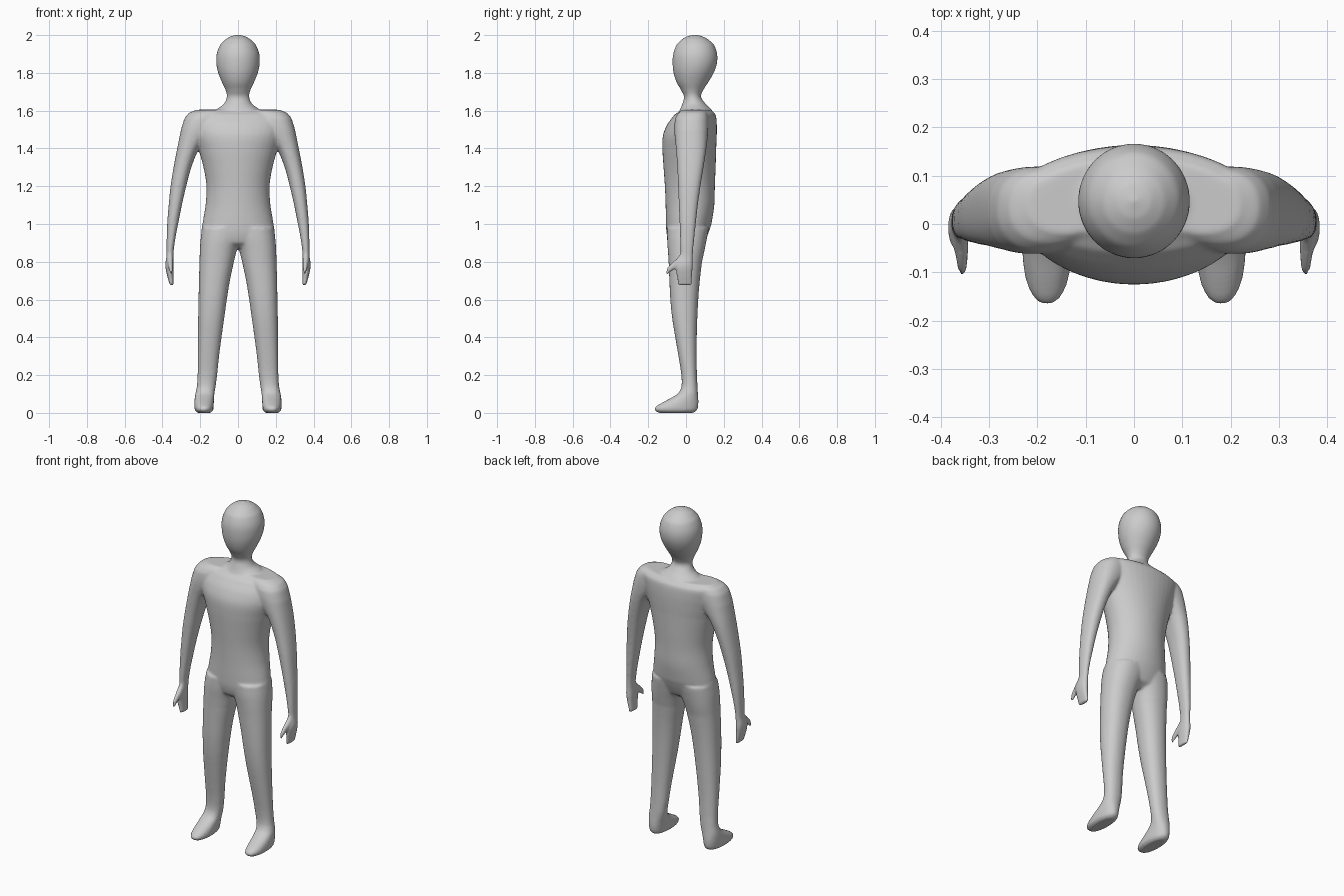
import bpy, bmesh, math

SEGMENTS = 40

skin = bpy.data.materials.new("plain grey")
skin.diffuse_color = (0.6, 0.6, 0.6, 1)


def spline(rows, steps=4):
    """Smoothly interpolate the cross-section rows."""
    out = []
    for i in range(len(rows) - 1):
        a, b, c, d = rows[max(i - 1, 0)], rows[i], rows[i + 1], rows[min(i + 2, len(rows) - 1)]
        for s in range(steps):
            t = s / steps
            out.append([b[k] + 0.5 * t * (c[k] - a[k] + t * (2 * a[k] - 5 * b[k] + 4 * c[k] - d[k]
                        + t * (3 * (b[k] - c[k]) + d[k] - a[k]))) for k in range(5)])
        # keep heights evenly spaced inside each span
        for s in range(steps):
            out[-steps + s][0] = b[0] + (c[0] - b[0]) * s / steps
    return out + [list(rows[-1])]


def loft(bm, rows, power=2.0, mirrored=False):
    """Skin horizontal slices given as (z, x min, x max, y front, y back)."""
    for side in ((1, -1) if mirrored else (1,)):
        rings = []
        for z, x0, x1, y0, y1 in spline(rows):
            ring = []
            for j in range(SEGMENTS):
                a = 2 * math.pi * j / SEGMENTS
                c, s = math.cos(a), math.sin(a)
                px = math.copysign(abs(c) ** (2 / power), c) * (x1 - x0) / 2
                py = math.copysign(abs(s) ** (2 / power), s) * (y1 - y0) / 2
                ring.append(bm.verts.new((side * ((x0 + x1) / 2 + px), (y0 + y1) / 2 + py, z)))
            rings.append(ring)
        for lo, hi in zip(rings, rings[1:]):
            for j in range(SEGMENTS):
                k = (j + 1) % SEGMENTS
                bm.faces.new((lo[j], lo[k], hi[k], hi[j]))
        bm.faces.new(rings[0])
        bm.faces.new(rings[-1])


bm = bmesh.new()

# head and neck
loft(bm, [(1.56, -.15, .15, -.05, .14), (1.61, -.11, .11, -.03, .13), (1.635, -.075, .075, -.02, .105),
          (1.67, -.06, .06, -.01, .08), (1.70, -.063, .063, -.022, .087), (1.75, -.085, .085, -.05, .118),
          (1.80, -.105, .105, -.066, .147), (1.85, -.115, .115, -.071, .164), (1.90, -.113, .113, -.068, .165),
          (1.95, -.094, .094, -.05, .148), (1.98, -.064, .064, -.02, .115), (1.995, -.036, .036, .01, .085),
          (2.002, -.008, .008, .04, .055)])

# torso
loft(bm, [(.875, -.12, .12, -.06, .06), (.90, -.19, .19, -.09, .095), (.95, -.195, .195, -.103, .118),
          (1.0, -.188, .188, -.106, .135), (1.1, -.172, .172, -.108, .15), (1.2, -.167, .167, -.112, .153),
          (1.3, -.183, .183, -.119, .157), (1.4, -.21, .21, -.125, .16), (1.47, -.235, .235, -.122, .163),
          (1.53, -.25, .25, -.098, .163), (1.58, -.25, .25, -.06, .157), (1.605, -.21, .21, -.025, .135)])

# arms and hands
loft(bm, [(.675, .341, .362, -.043, .032), (.73, .342, .376, -.05, .034), (.78, .34, .385, -.052, .036),
          (.83, .342, .379, -.03, .036), (.9, .335, .378, -.031, .042), (1.0, .317, .375, -.034, .052),
          (1.1, .297, .367, -.038, .063), (1.2, .274, .357, -.042, .077), (1.3, .247, .341, -.046, .093),
          (1.4, .205, .322, -.053, .108), (1.5, .13, .302, -.062, .118), (1.56, .1, .283, -.057, .118),
          (1.59, .08, .258, -.04, .112), (1.605, .06, .22, -.02, .1)], 2.3, True)

# thumbs
loft(bm, [(.735, .349, .361, -.106, -.092), (.76, .344, .366, -.104, -.062), (.78, .343, .37, -.09, -.03),
          (.81, .343, .374, -.058, -.01), (.84, .346, .373, -.032, .01)], 2, True)

# legs and feet
loft(bm, [(.0, .145, .215, -.145, .04), (.012, .132, .228, -.165, .058), (.03, .129, .231, -.163, .064),
          (.055, .128, .231, -.125, .066), (.08, .127, .229, -.078, .065), (.105, .124, .225, -.04, .063),
          (.14, .118, .218, -.024, .061), (.2, .11, .214, -.025, .058), (.3, .1, .213, -.04, .056),
          (.4, .087, .212, -.057, .057), (.5, .073, .211, -.073, .06), (.6, .059, .209, -.083, .065),
          (.7, .043, .207, -.088, .073), (.8, .022, .204, -.092, .085), (.86, .006, .202, -.096, .098),
          (.92, -.02, .198, -.1, .11), (.98, -.04, .19, -.1, .12)], 2.2, True)

bmesh.ops.recalc_face_normals(bm, faces=bm.faces)
mesh = bpy.data.meshes.new("body")
bm.to_mesh(mesh)
bm.free()
mesh.materials.append(skin)
body = bpy.data.objects.new("body", mesh)
bpy.context.collection.objects.link(body)

# fuse the parts into one skin and soften the joins
fuse = body.modifiers.new("fuse", 'REMESH')
fuse.mode = 'VOXEL'
fuse.voxel_size = 0.007
fuse.use_smooth_shade = True
soften = body.modifiers.new("soften", 'SMOOTH')
soften.factor = 0.5
soften.iterations = 8
